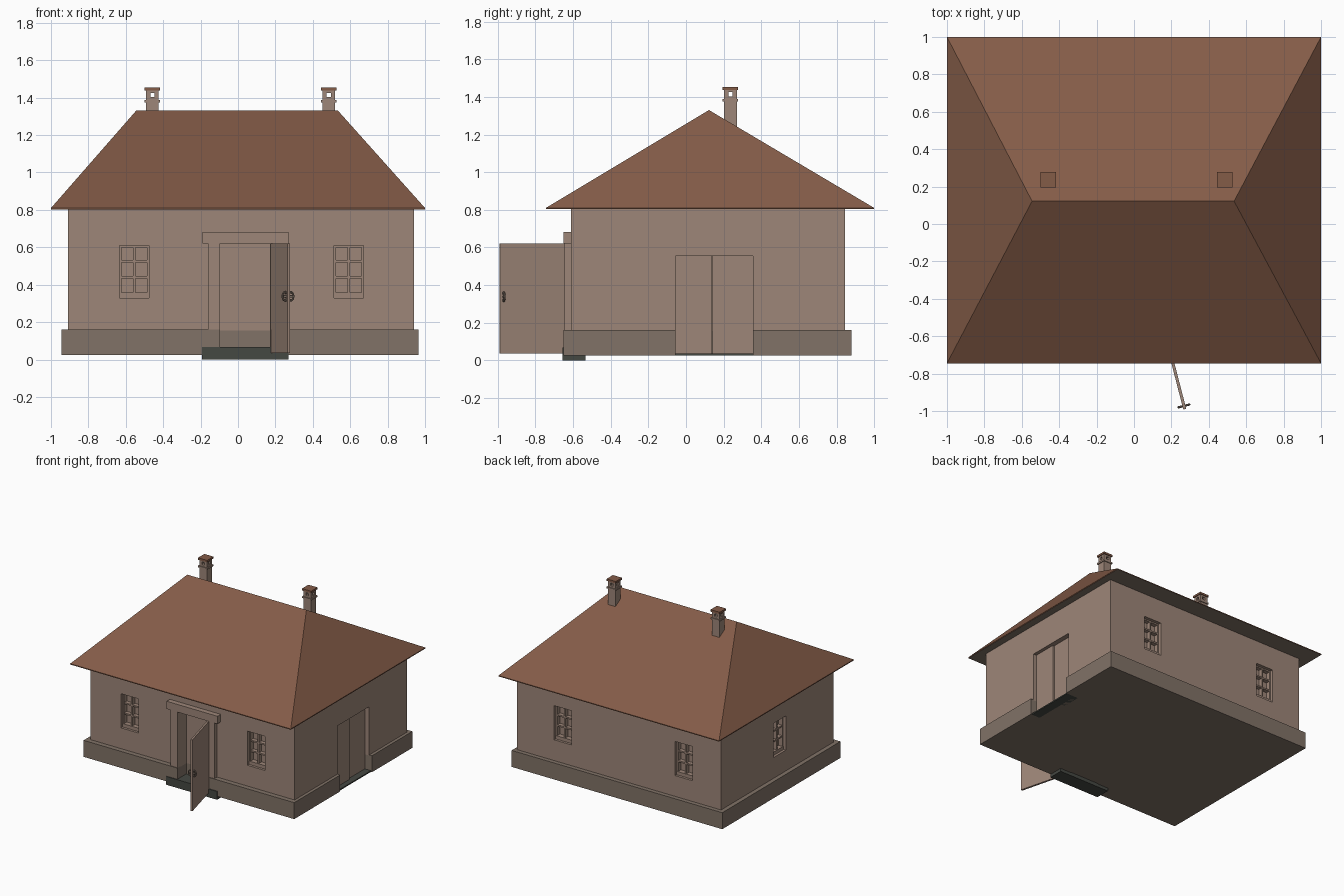
import bpy, bmesh, math
from mathutils import Matrix, Vector

if "Cube" in bpy.data.objects:
    bpy.data.objects.remove(bpy.data.objects["Cube"])


def material(name, rgb):
    m = bpy.data.materials.new(name)
    m.diffuse_color = (*rgb, 1)
    m.use_nodes = True
    m.node_tree.nodes["Principled BSDF"].inputs["Base Color"].default_value = m.diffuse_color
    return m


PLASTER = material("plaster", (0.34, 0.24, 0.19))
TILE = material("tile", (0.23, 0.106, 0.064))
STONE = material("stone", (0.22, 0.17, 0.135))
DARK = material("dark_stone", (0.06, 0.065, 0.055))


def finish(name, bm, mat):
    me = bpy.data.meshes.new(name)
    bm.to_mesh(me)
    bm.free()
    ob = bpy.data.objects.new(name, me)
    bpy.context.collection.objects.link(ob)
    if mat:
        me.materials.append(mat)
    return ob


def add_box(bm, x0, x1, y0, y1, z0, z1, mtx=Matrix()):
    m = (mtx @ Matrix.Translation(((x0 + x1) / 2, (y0 + y1) / 2, (z0 + z1) / 2))
         @ Matrix.Diagonal((x1 - x0, y1 - y0, z1 - z0, 1)))
    bmesh.ops.create_cube(bm, size=1, matrix=m)


def boxes(name, mat, *dims, mtx=Matrix()):
    bm = bmesh.new()
    for d in dims:
        add_box(bm, *d, mtx)
    return finish(name, bm, mat)


# Wall and plinth blocks
walls = boxes("walls", PLASTER, (-0.91, 0.94, -0.61, 0.845, 0.155, 0.809))
plinth = boxes("plinth", STONE, (-0.945, 0.965, -0.65, 0.88, 0.025, 0.16))

# Openings: front door, side door, windows
cut = bmesh.new()
add_box(cut, -0.095, 0.172, -0.9, -0.53, -0.1, 0.62)
add_box(cut, 0.88, 1.2, -0.055, 0.357, -0.1, 0.555)

# Windows: recess with a frame of 2 x 3 panes
W, Z0, Z1 = 0.079, 0.33, 0.61
places = [(-0.555, -0.61, 0), (0.592, -0.61, 0),
          (0.525, 0.845, math.pi), (-0.572, 0.845, math.pi),
          (-0.91, 0.085, -math.pi / 2)]
for i, (x, y, a) in enumerate(places):
    m = Matrix.Translation((x, y, 0)) @ Matrix.Rotation(a, 4, 'Z')
    add_box(cut, -W, W, -0.05, 0.06, Z0, Z1, m)
    bars = [(cx - 0.006, cx + 0.006, 0.025, 0.065, Z0, Z1)
            for cx in (-W + 0.005, 0, W - 0.005)]
    bars += [(-W, W, 0.027, 0.063, cz - 0.006, cz + 0.006)
             for cz in (0.44, 0.525, Z1 - 0.005)]
    bars.append((-W, W, 0.02, 0.063, Z0 - 0.002, 0.358))
    boxes(f"window_frame_{i + 1}", PLASTER, *bars, mtx=m)

cutter = finish("opening_cutter", cut, None)
cutter.hide_render = True
cutter.display_type = 'WIRE'
for ob in (walls, plinth):
    mod = ob.modifiers.new("openings", 'BOOLEAN')
    mod.operation = 'DIFFERENCE'
    mod.solver = 'EXACT'
    mod.object = cutter

# Front door surround, step and side door leaves
boxes("front_door_surround", PLASTER,
      (-0.16, -0.095, -0.645, -0.6, 0.06, 0.622),
      (0.172, 0.238, -0.645, -0.6, 0.06, 0.622),
      (-0.19, 0.27, -0.652, -0.6, 0.62, 0.683))
boxes("front_step", DARK, (-0.192, 0.27, -0.656, -0.535, 0, 0.068))
boxes("side_door_leaves", PLASTER,
      (0.85, 0.912, -0.055, 0.139, 0.03, 0.556),
      (0.85, 0.9, 0.141, 0.357, 0.03, 0.556))
boxes("side_door_sill", DARK, (0.85, 0.955, -0.055, 0.357, 0.025, 0.035))

# Open front door, swung out on its right hinge
angle = math.atan2(-0.36, 0.093)
swing = Matrix.Translation((0.178, -0.628, 0)) @ Matrix.Rotation(angle, 4, 'Z')
L = 0.374
boxes("front_door", PLASTER, (0, L, -0.008, 0.008, 0.036, 0.62), mtx=swing)

# Ring handles on both faces, joined by a spindle
hx, hz = L - 0.018, 0.338
bm = bmesh.new()
bmesh.ops.create_cone(bm, cap_ends=True, segments=12, radius1=0.006, radius2=0.006,
                      depth=0.05, matrix=swing @ Matrix.Translation((hx, 0, hz))
                      @ Matrix.Rotation(math.pi / 2, 4, 'X'))
handle_spindle = finish("handle_spindle", bm, STONE)
for name, side in (("inner_handle", -1), ("outer_handle", 1)):
    bpy.ops.mesh.primitive_torus_add(major_radius=0.02, minor_radius=0.006,
                                     major_segments=20, minor_segments=8)
    ring = bpy.context.object
    ring.name = name
    ring.matrix_world = (swing @ Matrix.Translation((hx, side * 0.016, hz))
                         @ Matrix.Rotation(math.pi / 2, 4, 'Y')
                         @ Matrix.Diagonal((1.1, 0.75, 1, 1)))
    ring.data.materials.append(STONE)
    bpy.ops.object.shade_smooth_by_angle()

# Hipped roof with a thin eave edge
bm = bmesh.new()
eave = [(-1, -0.745), (1, -0.745), (1, 1), (-1, 1)]
low = [bm.verts.new((x, y, 0.803)) for x, y in eave]
top = [bm.verts.new((x, y, 0.81)) for x, y in eave]
left, right = bm.verts.new((-0.545, 0.122, 1.33)), bm.verts.new((0.535, 0.122, 1.33))
bm.faces.new(low[::-1])
for i in range(4):
    j = (i + 1) % 4
    bm.faces.new((low[i], low[j], top[j], top[i]))
bm.faces.new((top[0], top[1], right, left))
bm.faces.new((top[1], top[2], right))
bm.faces.new((top[2], top[3], left, right))
bm.faces.new((top[3], top[0], left))
bmesh.ops.recalc_face_normals(bm, faces=bm.faces[:])
roof = finish("roof", bm, TILE)
roof.data.materials.append(STONE)
roof.data.polygons[0].material_index = 1

# Chimneys: shaft, band, four corner posts and a cap
for side, cx in (("left", -0.458), ("right", 0.485)):
    m = Matrix.Translation((cx, 0.236, 0))
    s, b, g = 0.034, 0.041, 0.011
    parts = [(-s, s, -s, s, 1.15, 1.403), (-b, b, -b, b, 1.375, 1.388)]
    for sx in ((-s, -g), (g, s)):
        for sy in ((-s, -g), (g, s)):
            parts.append((*sx, *sy, 1.403, 1.425))
    parts.append((-s, s, -s, s, 1.425, 1.438))
    boxes(f"{side}_chimney", PLASTER, *parts, mtx=m)
    boxes(f"{side}_chimney_cap", TILE, (-b, b, -b, b, 1.437, 1.453), mtx=m)
